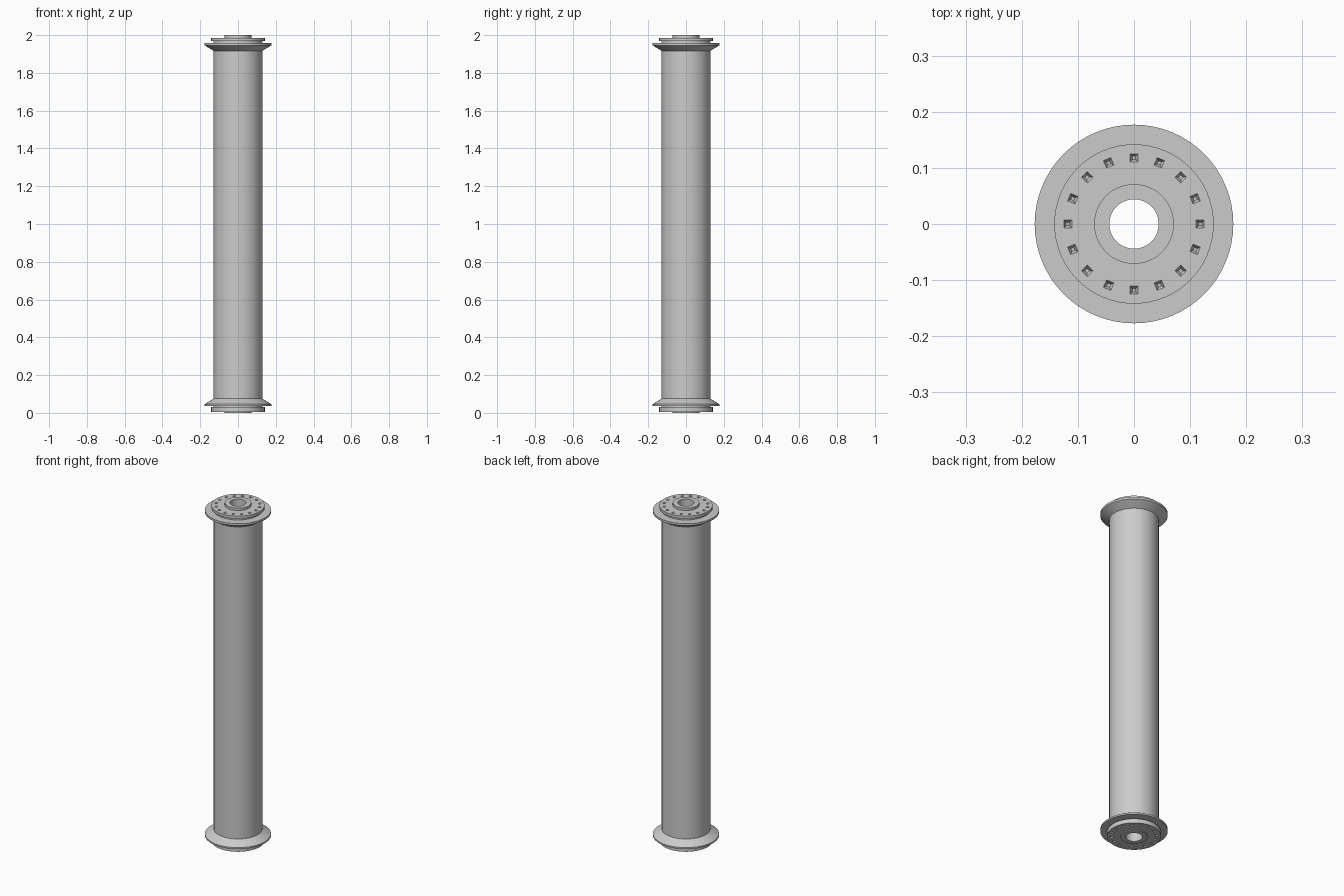
import bpy, bmesh, math
from mathutils import Matrix, Vector

if "Cube" in bpy.data.objects:
    bpy.data.objects.remove(bpy.data.objects["Cube"])

SIDES = 64
BORE = 0.044

steel = bpy.data.materials.new("plain_grey")
steel.diffuse_color = (0.6, 0.6, 0.6, 1)
steel.use_nodes = True
steel.node_tree.nodes["Principled BSDF"].inputs["Base Color"].default_value = steel.diffuse_color


def make_object(name, bm, material=steel):
    bmesh.ops.recalc_face_normals(bm, faces=bm.faces[:])
    mesh = bpy.data.meshes.new(name)
    bm.to_mesh(mesh)
    bm.free()
    mesh.materials.append(material)
    ob = bpy.data.objects.new(name, mesh)
    bpy.context.collection.objects.link(ob)
    return ob


def smooth(ob):
    bpy.ops.object.select_all(action='DESELECT')
    bpy.context.view_layer.objects.active = ob
    ob.select_set(True)
    bpy.ops.object.shade_smooth_by_angle(angle=math.radians(25))


def lathe(name, profile):
    """Turn a closed (radius, z) profile about the z axis."""
    bm = bmesh.new()
    rings = []
    for i in range(SIDES):
        a = 2 * math.pi * i / SIDES
        rings.append([bm.verts.new((r * math.cos(a), r * math.sin(a), z)) for r, z in profile])
    n = len(profile)
    for i in range(SIDES):
        p, q = rings[i], rings[(i + 1) % SIDES]
        for j in range(n):
            k = (j + 1) % n
            bm.faces.new((p[j], q[j], q[k], p[k]))
    return make_object(name, bm)


def ring(name, r_in, r_out, z0, z1):
    return lathe(name, [(r_in, z0), (r_out, z0), (r_out, z1), (r_in, z1)])


def cut_pits(disc, face_z, direction):
    """Sink sixteen small tapered square pits into a disc face."""
    bm = bmesh.new()
    for i in range(16):
        a = 2 * math.pi * i / 16
        place = (Matrix.Translation((0.118 * math.cos(a), 0.118 * math.sin(a),
                                     face_z - direction * 0.003))
                 @ Matrix.Rotation(a + math.pi / 4, 4, 'Z'))
        low, high = (0.004, 0.0125) if direction > 0 else (0.0125, 0.004)
        bmesh.ops.create_cone(bm, cap_ends=True, segments=4, radius1=low,
                              radius2=high, depth=0.014, matrix=place)
    cutter = make_object("pit_cutter", bm)
    cutter.hide_render = True
    mod = disc.modifiers.new("pits", 'BOOLEAN')
    mod.operation = 'DIFFERENCE'
    mod.solver = 'EXACT'
    mod.object = cutter
    bpy.ops.object.select_all(action='DESELECT')
    bpy.context.view_layer.objects.active = disc
    disc.select_set(True)
    bpy.ops.object.modifier_apply(modifier=mod.name)
    bpy.data.objects.remove(cutter, do_unlink=True)


# Long tube with a bore through it
smooth(ring("tube", BORE, 0.13, 0.03, 1.97))

# Ends: tube edge, flange rim (inner, outer), disc (inner, outer), hub face
ends = {
    "bottom": (0.075, 0.046, 0.037, 0.03, 0.005, 0.0, -1),
    "top": (1.917, 1.946, 1.958, 1.97, 1.986, 2.0, 1),
}
for end, (z_tube, z_in, z_out, d_in, d_out, z_hub, way) in ends.items():
    # Flared flange
    smooth(lathe(end + "_flange", [(0.12, z_tube), (0.13, z_tube), (0.177, z_in),
                                   (0.177, z_out), (0.12, z_out)]))
    # End disc with a circle of pits
    disc = ring(end + "_disc", BORE, 0.142, d_in, d_out)
    cut_pits(disc, d_out, way)
    smooth(disc)
    # Raised hub around the bore
    smooth(ring(end + "_hub", BORE, 0.071, d_out, z_hub))
